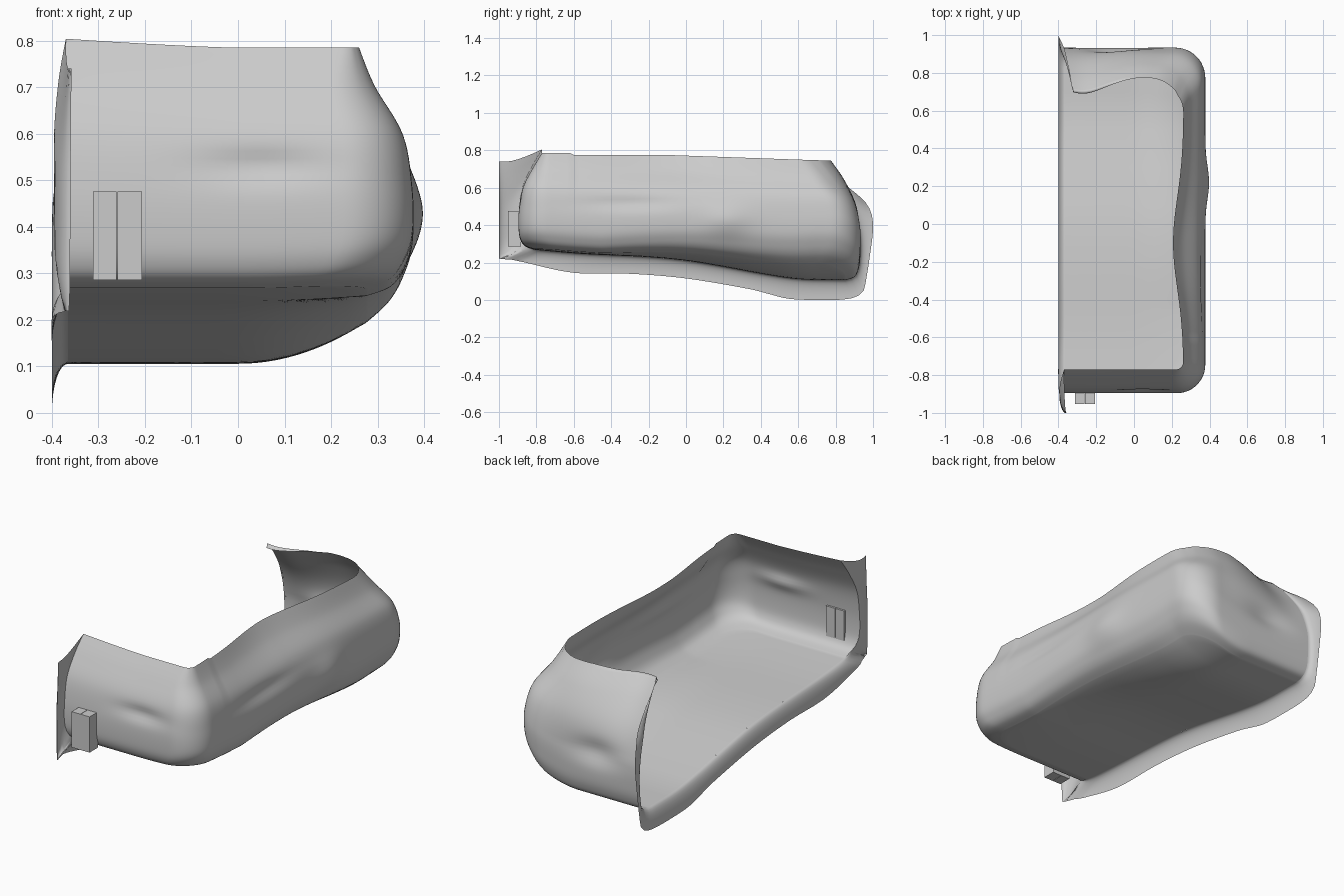
import bpy, math
from mathutils import Vector as V

if "Cube" in bpy.data.objects:
    bpy.data.objects.remove(bpy.data.objects["Cube"])


def interp(tab, t):
    if t <= tab[0][0]:
        return tab[0][1]
    for (a, p), (b, q) in zip(tab, tab[1:]):
        if t <= b:
            f = (t - a) / (b - a)
            return p + (q - p) * f
    return tab[-1][1]


def catmull(pts, n):
    out, m = [], len(pts)
    for i in range(m - 1):
        a, b, c, d = [pts[min(max(i + k, 0), m - 1)] for k in (-1, 0, 1, 2)]
        for j in range(n):
            t = j / n
            out.append([0.5 * (2*q + (r-p)*t + (2*p-5*q+4*r-s)*t*t + (3*q-p-3*r+s)*t**3)
                        for p, q, r, s in zip(a, b, c, d)])
    return out + [list(pts[-1])]


def resample(pts, n):
    pts = [V(p) for p in pts]
    d = [0.0]
    for a, b in zip(pts, pts[1:]):
        d.append(d[-1] + (b - a).length)
    return [interp(list(zip(d, pts)), d[-1] * i / (n - 1)) for i in range(n)]


def grid_object(name, rows):
    n = len(rows[0])
    verts = [tuple(p) for r in rows for p in r]
    faces = [(i*n+j, i*n+j+1, (i+1)*n+j+1, (i+1)*n+j)
             for i in range(len(rows) - 1) for j in range(n - 1)]
    me = bpy.data.meshes.new(name)
    me.from_pydata(verts, [], faces)
    me.validate()
    me.polygons.foreach_set("use_smooth", [True] * len(me.polygons))
    ob = bpy.data.objects.new(name, me)
    bpy.context.collection.objects.link(ob)
    return ob


def bell(v, c, w):
    return math.exp(-((v - c) / w) ** 2)


# floor height along the length
FLOOR = [(-.9, .278), (-.75, .262), (-.55, .245), (-.2, .23), (0, .212), (.2, .178),
         (.4, .14), (.6, .108), (.9, .105)]


def floor_z(y):
    return sum(interp(FLOOR, y + k * .04) for k in (-2, -1, 0, 1, 2)) / 5


def height(x, y, h):
    top = .775 - .03 * min(max((y + .1) / .85, 0), 1)
    if y < -.6:
        top += .01 + .07 * max(0, -x) ** 1.3 * min(1, (-.6 - y) / .15)
    bottom = floor_z(y) + .12 * (max(x, 0) / .32) ** 2 * min(1, max(.12, (y + .6) / 1.3))
    return bottom + h * (top - bottom)


# wall levels: front y, right x, back y, front radius, back radius, height, left x front, left x back
LEVELS = [(-.77, .262, .74, .04, .15, 1, -.37, -.32),
          (-.82, .295, .82, .09, .16, .84, -.385, -.34),
          (-.872, .355, .895, .13, .16, .63, -.395, -.36),
          (-.893, .375, .93, .15, .16, .40, -.395, -.37),
          (-.895, .375, .932, .15, .16, .2, -.395, -.37),
          (-.885, .355, .922, .15, .16, .09, -.385, -.37),
          (-.86, .325, .90, .15, .16, .027, -.37, -.365),
          (-.81, .275, .85, .14, .15, 0, -.365, -.365)]


def path(yf, xr, yb, rf, rb, xlf, xlb):
    p = [(xlf + (xr - rf - xlf) * i / 30, yf) for i in range(30)]
    p += [(xr - rf + rf * math.sin(a), yf + rf - rf * math.cos(a))
          for a in [math.pi / 2 * i / 12 for i in range(12)]]
    p += [(xr, yf + rf + (yb - rb - yf - rf) * i / 60) for i in range(60)]
    p += [(xr - rb + rb * math.cos(a), yb - rb + rb * math.sin(a))
          for a in [math.pi / 2 * i / 12 for i in range(12)]]
    p += [(xr - rb + (xlb - xr + rb) * i / 30, yb) for i in range(31)]
    return p


def wall_point(x, y, h, i):
    z = height(x, y, h)
    # pressed creases on the front, right and back walls, wavy rim
    if i < 36:
        y += .016 * bell(x, .05, .13) * bell(z, .53, .035)
    elif i < 108:
        x -= .014 * bell(y, -.28, .25) * bell(z, .515, .035)
        x -= .055 * bell(y, -.1, .34) * max(0, (h - .45) / .55)
        x += .02 * bell(y, .22, .12) * bell(z, .43, .08)
    else:
        y += max(0, (h - .4) / .6) * (.035 * bell(x, .05, .15) - .05 * bell(x, -.27, .13))
        y -= .025 * bell(x, -.12, .13) * bell(z, .36, .06)
    if h == 1 and i > 108:
        z -= .03 * max(0, min(1, -x / .3))
    return V((x, y, z))


# main shell: walls then floor
rows = []
for yf, xr, yb, rf, rb, h, xlf, xlb in catmull(LEVELS, 7):
    rows.append([wall_point(x, y, h, i)
                 for i, (x, y) in enumerate(path(yf, xr, yb, rf, rb, xlf, xlb))])
front_edge = [r[0] for r in rows]
back_edge = [r[-1] for r in rows][::-1]
yf, xr, yb, rf, rb, h, xlf, xlb = LEVELS[-1]
base = path(yf, xr, yb, rf, rb, xlf, xlb)
for k in range(1, 17):
    t = k / 16
    row = []
    for x, y in base:
        fx, fy = x + (-.365 - x) * t, y * (1 - .25 * t)
        row.append(V((fx, fy, height(fx, fy, 0))))
    rows.append(row)
grid_object("shell_body", rows)

# flared flange round the open left edge
bottom_edge = [(-.365, yf + (yb - yf) * i / 40, floor_z(yf + (yb - yf) * i / 40)) for i in range(41)]
inner = resample(front_edge, 24) + resample(bottom_edge, 60)[1:] + resample(back_edge, 24)[1:]
out_front = [(-.358, -1, .74), (-.36, -1, .5), (-.362, -1, .24), (-.37, -.985, .22), (-.385, -.93, .215)]
out_bottom = [(-.385, -.93, .215), (-.4, -.86, .2), (-.4, -.6, .145), (-.4, -.3, .14), (-.4, 0, .115),
              (-.4, .33, .06), (-.4, .45, .03), (-.4, .57, .004), (-.4, .8, 0), (-.4, .89, .01)]
out_back = [(-.4, .89, .01), (-.4, .945, .04), (-.4, .965, .12), (-.4, .985, .25), (-.4, 1, .38),
            (-.395, .985, .48), (-.365, .915, .565), (-.325, .73, .70)]
outer = resample(catmull(out_front, 6), 24) + resample(catmull(out_bottom, 6), 60)[1:] \
    + resample(catmull(out_back, 6), 24)[1:]
strip = []
for k in range(9):
    a = math.pi / 2 * k / 8
    s, c, s2 = math.sin(a), 1 - math.cos(a), math.sin(min(1.6 * a, math.pi / 2))
    strip.append([V((p.x + (q.x - p.x) * (s if q.x < p.x else c),
                     p.y + (q.y - p.y) * (c if q.x < p.x else s),
                     p.z + (q.z - p.z) * (c if q.x < p.x else s2))) for p, q in zip(inner, outer)])
grid_object("edge_flange", strip)

# small block on the front wall, made of two halves
for name, x0, x1 in (("front_block_left", -.312, -.261), ("front_block_right", -.259, -.206)):
    bpy.ops.mesh.primitive_cube_add(size=1, location=((x0 + x1) / 2, -.918, .381))
    ob = bpy.context.object
    ob.name = name
    ob.scale = (x1 - x0, .07, .19)
